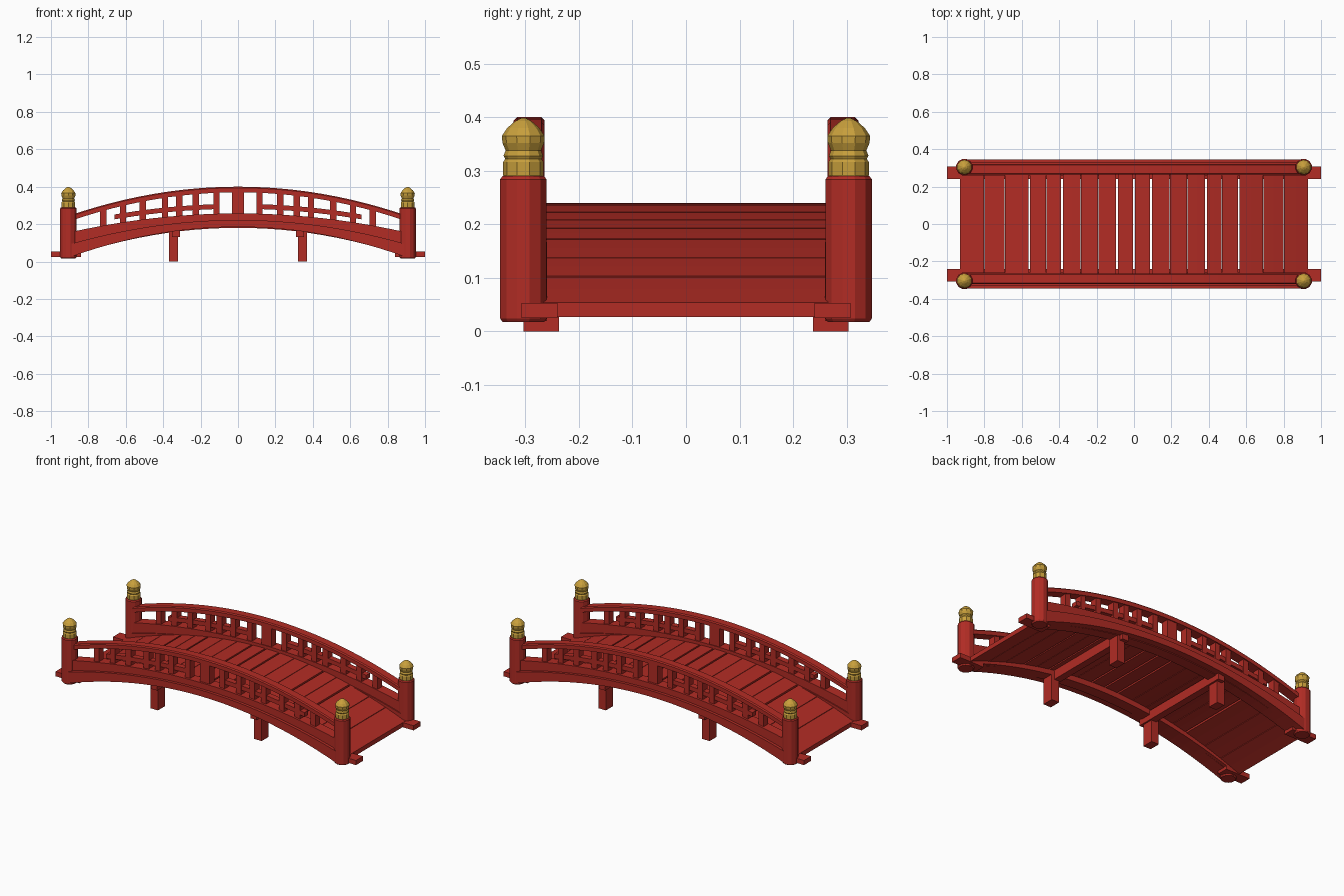
import bpy, bmesh, math

if "Cube" in bpy.data.objects:
    bpy.data.objects.remove(bpy.data.objects["Cube"])


def material(name, rgb):
    m = bpy.data.materials.new(name)
    m.diffuse_color = (*rgb, 1)
    m.use_nodes = True
    m.node_tree.nodes["Principled BSDF"].inputs["Base Color"].default_value = m.diffuse_color
    return m


RED = material("red_lacquer", (0.445, 0.025, 0.018))
GOLD = material("gold", (0.58, 0.35, 0.045))


def finish(bm, name, mat):
    bmesh.ops.recalc_face_normals(bm, faces=bm.faces)
    me = bpy.data.meshes.new(name)
    bm.to_mesh(me)
    bm.free()
    me.materials.append(mat)
    ob = bpy.data.objects.new(name, me)
    bpy.context.collection.objects.link(ob)
    return ob


def arch(height, bend):
    """Parabolic arch height as a function of x."""
    return lambda x: height - bend * x * x


def strip(name, x0, x1, y0, y1, bottom, top, n=1, chamfer=0.0):
    """Beam along x whose bottom and top follow two curves."""
    bm = bmesh.new()
    c = chamfer
    rings = []
    for i in range(n + 1):
        x = x0 + (x1 - x0) * i / n
        b, t = bottom(x), top(x)
        pts = [(y0, b), (y1, b)]
        pts += [(y1, t - c), (y1 - c, t), (y0 + c, t), (y0, t - c)] if c else [(y1, t), (y0, t)]
        rings.append([bm.verts.new((x, y, z)) for y, z in pts])
    k = len(rings[0])
    for a, b in zip(rings, rings[1:]):
        for j in range(k):
            bm.faces.new((a[j], a[(j + 1) % k], b[(j + 1) % k], b[j]))
    bm.faces.new(rings[0])
    bm.faces.new(rings[-1])
    return finish(bm, name, RED)


def box(name, x0, x1, y0, y1, z0, z1):
    return strip(name, x0, x1, y0, y1, lambda x: z0, lambda x: z1)


def lathe(name, x, y, profile, sides, mat):
    """Turned part from (radius, z) points."""
    bm = bmesh.new()
    rings = [[bm.verts.new((x + r * math.cos(2 * math.pi * (i + .5) / sides),
                            y + r * math.sin(2 * math.pi * (i + .5) / sides), z))
              for i in range(sides)] for r, z in profile]
    for a, b in zip(rings, rings[1:]):
        for j in range(sides):
            bm.faces.new((a[j], a[(j + 1) % sides], b[(j + 1) % sides], b[j]))
    bm.faces.new(rings[0])
    bm.faces.new(rings[-1])
    return finish(bm, name, mat)


# Curves shared by the parts
rail_top, rail_bot = arch(0.40, 0.19), arch(0.37, 0.19)
mid_top, mid_bot = arch(0.308, 0.13), arch(0.282, 0.13)
low_top = arch(0.257, 0.125)
beam_top, beam_bot = arch(0.222, 0.16), arch(0.185, 0.2)
deck_top, deck_bot = arch(0.24, 0.215), arch(0.213, 0.215)

# Deck boards, with open gaps at some joints
joints = [0, 0.09, 0.19, 0.285, 0.385, 0.47, 0.56, 0.69, 0.80, 0.93]
wide = {0, 0.09, 0.385, 0.56}
for s in (-1, 1):
    for a, b in zip(joints, joints[1:]):
        ga = 0.005 if a in wide else 0.0015
        gb = 0.005 if b in wide else (0 if b == 0.93 else 0.0015)
        strip("deck_board", s * (a + ga), s * (b - gb), -0.265, 0.265, deck_bot, deck_top, 2)

POST_PROFILE = [(0.040, 0.017), (0.045, 0.024), (0.045, 0.284), (0.040, 0.29)]
FINIAL_PROFILE = [(0.036, 0.287), (0.038, 0.292), (0.038, 0.316), (0.034, 0.322),
                  (0.037, 0.328), (0.033, 0.338), (0.039, 0.352), (0.040, 0.365),
                  (0.030, 0.380), (0.015, 0.393), (0.003, 0.399)]

for sy in (-1, 1):
    # Curved side beams and railing
    strip("outer_side_beam", -0.91, 0.91, sy * 0.26, sy * 0.345, beam_bot, beam_top, 24)
    strip("inner_side_beam", -0.90, 0.90, sy * 0.24, sy * 0.305,
          arch(0.18, 0.19), arch(0.215, 0.2), 24)
    strip("lower_rail", -0.90, 0.90, sy * 0.266, sy * 0.328, arch(0.215, 0.16), low_top, 24)
    # sort the y limits so the chamfer cuts inward
    y0, y1 = sorted((sy * 0.264, sy * 0.322))
    strip("top_rail", -0.90, 0.90, y0, y1, rail_bot, rail_top, 24, 0.006)
    strip("center_baluster", -0.033, 0.033, sy * 0.27, sy * 0.316,
          arch(0.245, 0.125), arch(0.38, 0.19), 2)

    for sx in (-1, 1):
        strip("middle_rail", sx * 0.115, sx * 0.66, sy * 0.276, sy * 0.311, mid_bot, mid_top, 10)
        for x in (0.115, 0.225, 0.315, 0.39, 0.51, 0.615, 0.72):
            strip("baluster", sx * (x - 0.017), sx * (x + 0.017), sy * 0.272, sy * 0.315,
                  arch(0.245, 0.125), arch(0.38, 0.19))
        # Corner posts with gold finials
        lathe("corner_post", sx * 0.907, sy * 0.304, POST_PROFILE, 12, RED)
        lathe("post_finial", sx * 0.907, sy * 0.304, FINIAL_PROFILE, 10, GOLD)
        # Beam ends resting on the banks, and legs
        box("beam_foot", sx * 0.84, sx * 1.0, sy * 0.24, sy * 0.307, 0.025, 0.053)
        box("support_leg", sx * 0.32, sx * 0.37, sy * 0.237, sy * 0.304, 0, 0.18)

# Cross beams under the deck
for sx in (-1, 1):
    box("cross_beam", sx * 0.31, sx * 0.352, -0.325, 0.325, 0.13, 0.185)
